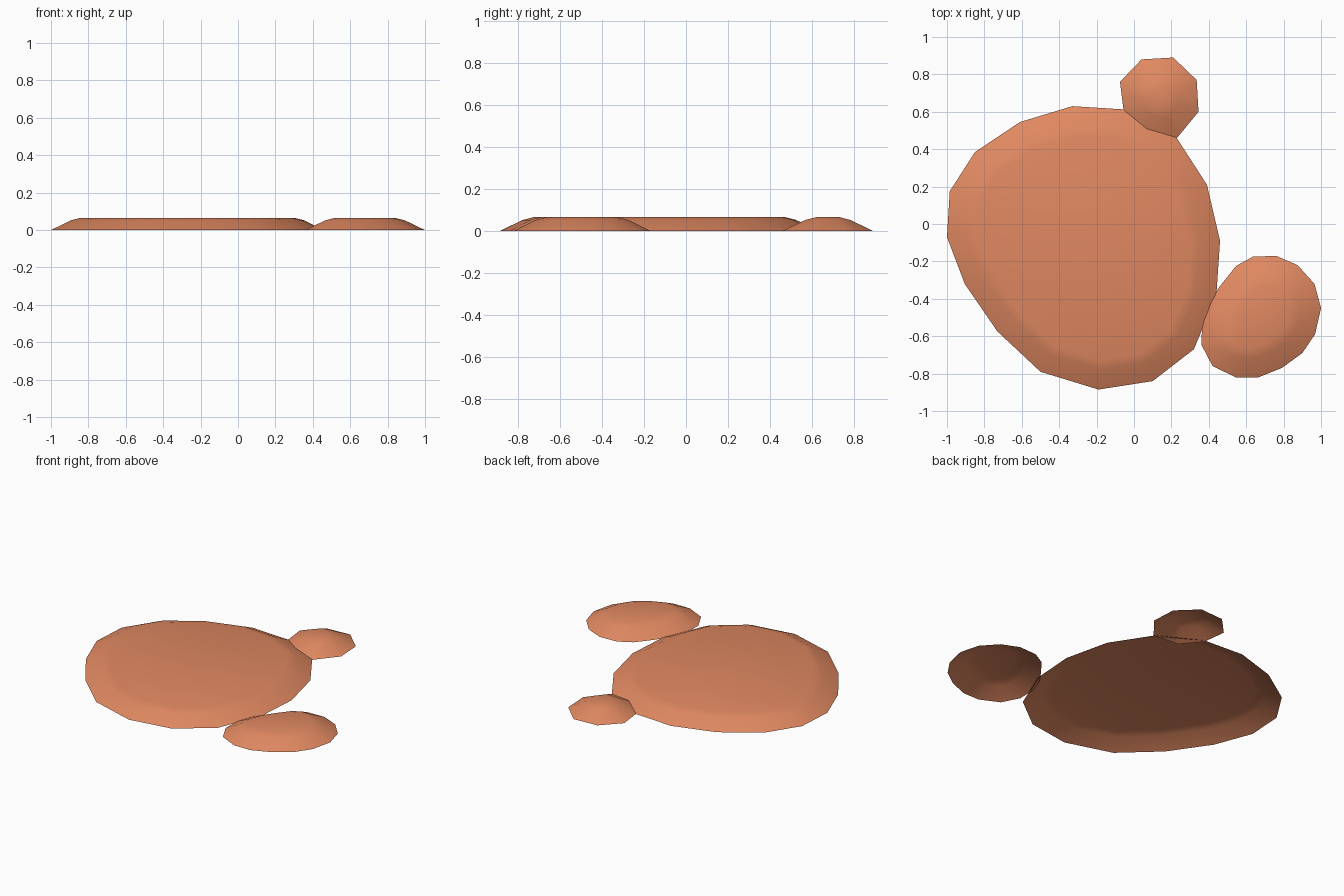
import bpy, bmesh
from mathutils import Vector

if "Cube" in bpy.data.objects:
    bpy.data.objects.remove(bpy.data.objects["Cube"])

clay = bpy.data.materials.new("terracotta")
clay.diffuse_color = (0.75, 0.25, 0.12, 1)
clay.use_nodes = True
clay.node_tree.nodes["Principled BSDF"].inputs["Base Color"].default_value = clay.diffuse_color

# Shared edge profile: (inward offset, height)
PROFILE = [(0.0, 0.0), (0.105, 0.052), (0.155, 0.065)]


def inset(points, d):
    """Offset a counter-clockwise outline inward by d."""
    out, n = [], len(points)
    for i, p in enumerate(points):
        a = (p - points[i - 1]).normalized()
        b = (points[(i + 1) % n] - p).normalized()
        na, nb = Vector((-a.y, a.x)), Vector((-b.y, b.x))
        out.append(p + (na + nb) * d / (1 + na.dot(nb)))
    return out


def slab(name, outline):
    """Low shell with a sloped rim, flat top and open underside."""
    pts = [Vector(p) for p in reversed(outline)]
    bm = bmesh.new()
    rings = [[bm.verts.new((p.x, p.y, z)) for p in inset(pts, d)] for d, z in PROFILE]
    n = len(pts)
    for lo, hi in zip(rings, rings[1:]):
        for i in range(n):
            j = (i + 1) % n
            bm.faces.new((lo[i], lo[j], hi[j], hi[i]))
    bm.faces.new(rings[-1])
    for f in bm.faces:
        f.smooth = True
    me = bpy.data.meshes.new(name)
    bm.to_mesh(me)
    bm.free()
    me.materials.append(clay)
    ob = bpy.data.objects.new(name, me)
    bpy.context.collection.objects.link(ob)


# Outlines are listed clockwise, seen from above
slab("large_slab", [
    (-.33, .63), (-.045, .612), (.225, .465), (.39, .21), (.46, -.09), (.44, -.385),
    (.32, -.67), (.10, -.84), (-.19, -.885), (-.50, -.79), (-.73, -.575),
    (-.905, -.32), (-1, -.07), (-.985, .175), (-.85, .385), (-.61, .545)])

slab("medium_slab", [
    (.465, -.325), (.545, -.225), (.635, -.175), (.76, -.17), (.875, -.22),
    (.965, -.32), (1, -.45), (.968, -.59), (.9, -.69), (.79, -.77), (.665, -.82),
    (.545, -.82), (.42, -.76), (.36, -.645), (.365, -.52), (.405, -.41)])

slab("small_slab", [
    (.04, .88), (.21, .89), (.335, .77), (.345, .60), (.23, .46), (.05, .475),
    (-.055, .60), (-.075, .76)])
